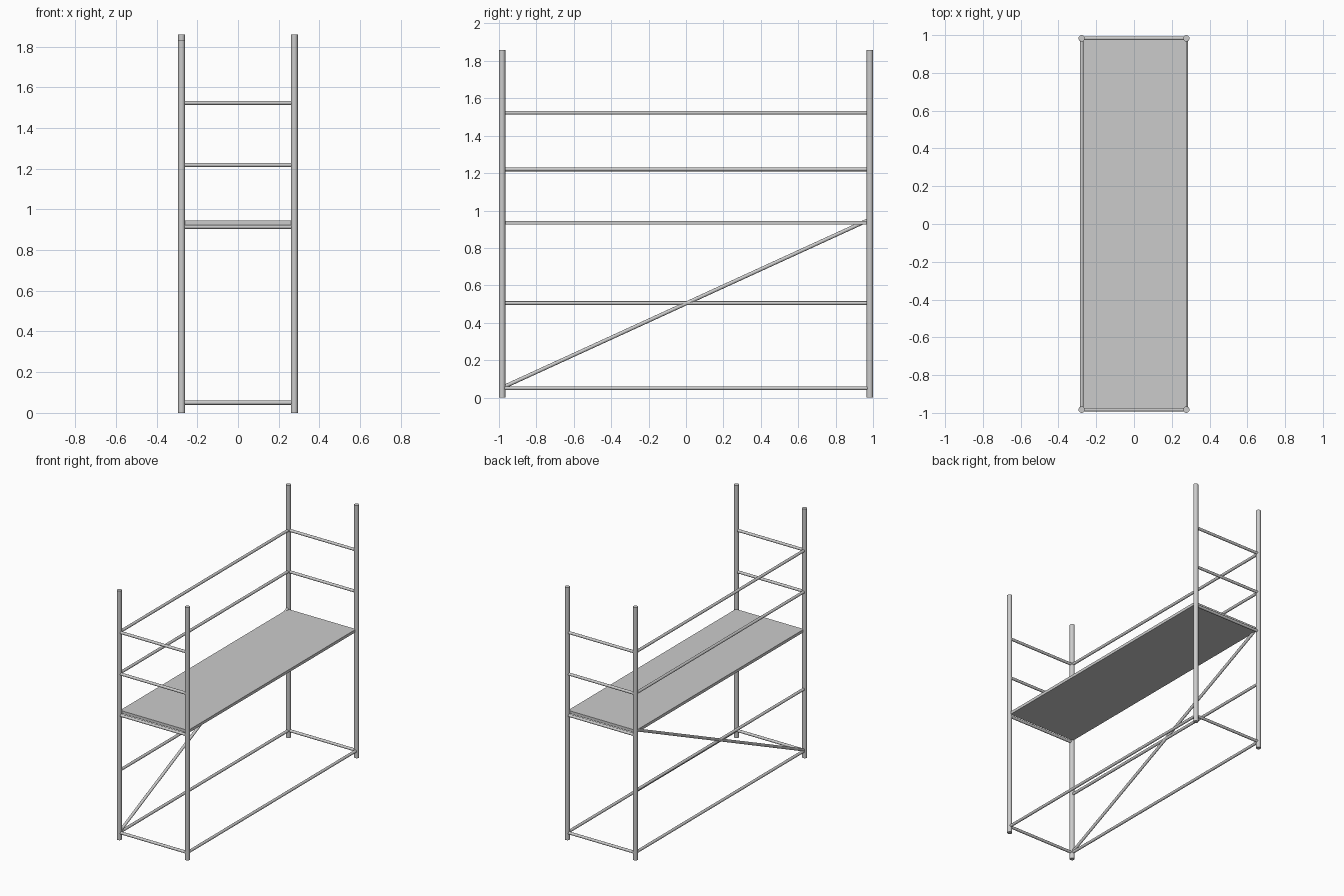
import bpy
from mathutils import Vector

if "Cube" in bpy.data.objects:
    bpy.data.objects.remove(bpy.data.objects["Cube"])

PX, PY = 0.277, 0.983      # post centre lines
POST_R, RAIL_R = 0.017, 0.0102


def tube(name, a, b, r):
    """Round closed tube running from a to b."""
    a, b = Vector(a), Vector(b)
    d = b - a
    bpy.ops.mesh.primitive_cylinder_add(vertices=20, radius=r, depth=d.length,
                                        location=(a + b) / 2)
    ob = bpy.context.object
    ob.name = name
    ob.rotation_euler = d.to_track_quat('Z', 'Y').to_euler()
    bpy.ops.object.shade_smooth_by_angle()
    return ob


# Four upright posts, the front left one slightly shorter
for xn, x in (("left", -PX), ("right", PX)):
    for yn, y in (("front", -PY), ("back", PY)):
        top = 1.832 if (xn, yn) == ("left", "front") else 1.858
        tube(f"post_{yn}_{xn}", (x, y, 0), (x, y, top), POST_R)

# Short rails across both ends
for yn, y in (("front", -PY), ("back", PY)):
    for part, z in (("base", 0.05), ("deck_support", 0.914),
                    ("mid_guard", 1.218), ("top_guard", 1.523)):
        tube(f"{yn}_{part}_rail", (-PX, y, z), (PX, y, z), RAIL_R)

# Long rails: base on both sides, the rest on the left side only
tube("right_base_rail", (PX, -PY, 0.05), (PX, PY, 0.05), RAIL_R)
for part, z in (("base", 0.05), ("middle", 0.505),
                ("mid_guard", 1.22), ("top_guard", 1.523)):
    tube(f"left_{part}_rail", (-PX, -PY, z), (-PX, PY, z), RAIL_R)

# Diagonal brace on the left side
tube("diagonal_brace", (-PX, -PY, 0.053), (-PX, PY, 0.953), RAIL_R)

# Deck board
bpy.ops.mesh.primitive_cube_add(size=1, location=(0, 0, 0.9345))
deck = bpy.context.object
deck.name = "deck_board"
deck.scale = (2 * PX, 1.95, 0.021)
bpy.ops.object.transform_apply(location=False, rotation=False, scale=True)
